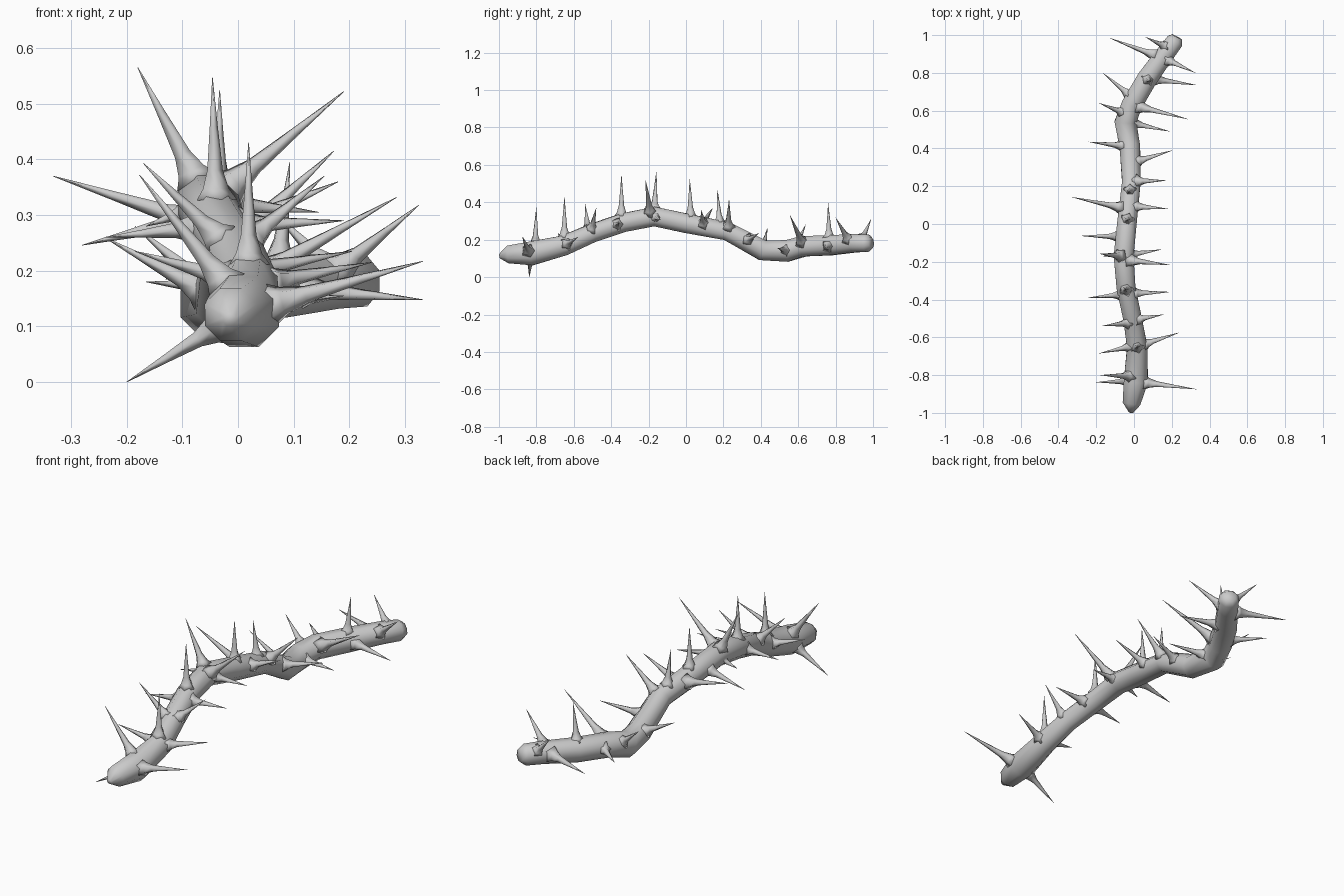
import bpy, bmesh, math
from mathutils import Vector

# Stem centre line: x, y, z, radius
PATH = [
    (-0.015, -0.998, 0.112, 0.012), (-0.013, -0.95, 0.121, 0.051),
    (0.010, -0.83, 0.126, 0.069), (0.017, -0.65, 0.170, 0.058),
    (-0.008, -0.50, 0.236, 0.053), (-0.042, -0.34, 0.290, 0.054),
    (-0.055, -0.17, 0.324, 0.057), (-0.038, 0.0, 0.288, 0.056),
    (-0.014, 0.22, 0.245, 0.053), (-0.022, 0.41, 0.143, 0.059),
    (-0.045, 0.54, 0.140, 0.063), (-0.012, 0.63, 0.165, 0.059),
    (0.070, 0.77, 0.170, 0.058), (0.165, 0.90, 0.181, 0.053),
    (0.216, 0.968, 0.182, 0.050), (0.228, 0.99, 0.184, 0.032),
]
# Thorns: y of the root on the stem, then tip x, y, z
THORNS = [
    (0.88, -0.13, 0.985, 0.185), (0.93, 0.06, 0.99, 0.31), (0.88, 0.325, 0.80, 0.318),
    (0.77, 0.332, 0.735, 0.148), (0.765, 0.093, 0.76, 0.395), (0.66, -0.165, 0.80, 0.18),
    (0.58, -0.185, 0.64, 0.28), (0.63, 0.285, 0.555, 0.332), (0.54, 0.19, 0.49, 0.155),
    (0.41, -0.24, 0.435, 0.26), (0.32, 0.205, 0.39, 0.235), (0.225, 0.172, 0.23, 0.415),
    (0.18, -0.034, 0.168, 0.47), (0.08, -0.332, 0.143, 0.37), (0.095, 0.18, 0.08, 0.36),
    (0.025, -0.033, 0.02, 0.525), (-0.065, -0.28, -0.063, 0.246),
    (-0.17, 0.145, -0.135, 0.305), (-0.19, 0.19, -0.217, 0.522),
    (-0.17, -0.18, -0.158, 0.565), (-0.16, -0.165, -0.17, 0.28),
    (-0.345, -0.046, -0.345, 0.547), (-0.37, -0.24, -0.39, 0.26),
    (-0.37, 0.19, -0.36, 0.29), (-0.51, 0.155, -0.48, 0.37),
    (-0.52, -0.17, -0.54, 0.393), (-0.65, 0.24, -0.575, 0.215),
    (-0.65, 0.019, -0.65, 0.43), (-0.64, -0.185, -0.685, 0.235),
    (-0.805, -0.177, -0.80, 0.372), (-0.83, -0.2, -0.838, 0.0),
    (-0.835, 0.332, -0.875, 0.217),
]
# Thorn outline: fraction of length, radius
PROFILE = [(0, 0.040), (0.09, 0.026), (0.24, 0.0155), (0.6, 0.008), (1, 0.0006)]


def ring(bm, centre, axis, radius, sides):
    side = axis.cross(Vector((0, 0, 1)))
    if side.length < 0.05:
        side = axis.cross(Vector((0, 1, 0)))
    side.normalize()
    up = side.cross(axis).normalized()
    angles = (math.tau * (i + 0.5) / sides for i in range(sides))
    return [bm.verts.new(centre + radius * (side * math.cos(a) + up * math.sin(a)))
            for a in angles]


def tube(name, points, radii, sides):
    bm = bmesh.new()
    rings = []
    for i, p in enumerate(points):
        axis = (points[min(i + 1, len(points) - 1)] - points[max(i - 1, 0)]).normalized()
        rings.append(ring(bm, p, axis, radii[i], sides))
    for a, b in zip(rings, rings[1:]):
        for i in range(sides):
            j = (i + 1) % sides
            bm.faces.new((a[i], a[j], b[j], b[i]))
    bm.faces.new(rings[0][::-1])
    bm.faces.new(rings[-1])
    bmesh.ops.recalc_face_normals(bm, faces=bm.faces)
    for f in bm.faces:
        f.smooth = True
    mesh = bpy.data.meshes.new(name)
    bm.to_mesh(mesh)
    bm.free()
    obj = bpy.data.objects.new(name, mesh)
    bpy.context.collection.objects.link(obj)


def stem_at(y):
    for a, b in zip(PATH, PATH[1:]):
        if a[1] <= y <= b[1]:
            v = Vector(a).lerp(Vector(b), (y - a[1]) / (b[1] - a[1]))
            return v.xyz, v.w


# Stem
tube("stem", [Vector(p[:3]) for p in PATH], [p[3] for p in PATH], 8)

# Thorns, flaring where they leave the stem
for n, (y, *tip) in enumerate(THORNS):
    centre, r = stem_at(y)
    tip = Vector(tip)
    root = centre + (tip - centre).normalized() * r * 0.72
    k = min(1.05, 0.65 + (tip - root).length * 1.6)
    tube(f"thorn_{n + 1}", [root.lerp(tip, t) for t, _ in PROFILE],
         [w * k for _, w in PROFILE], 5)
